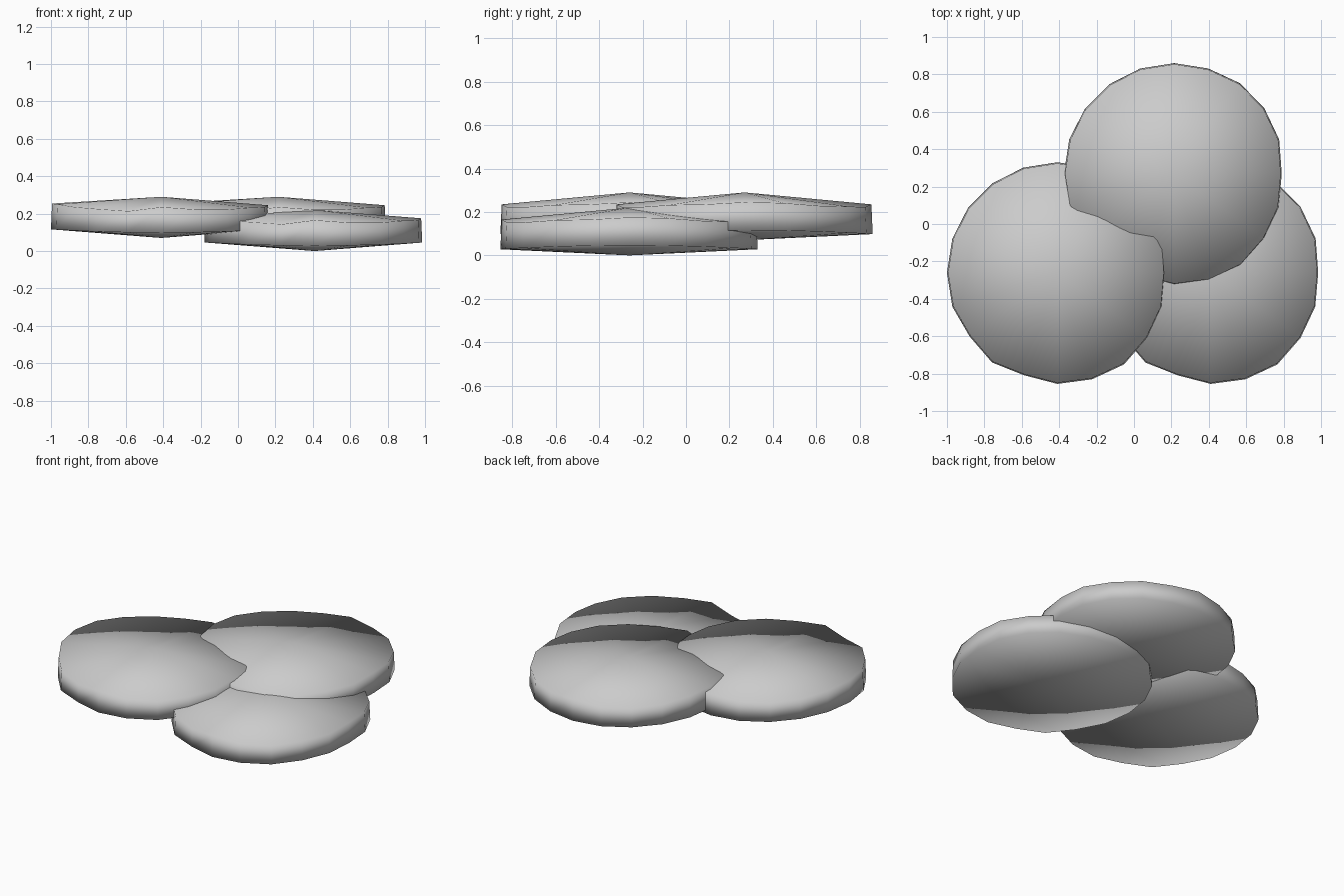
import bpy, bmesh
from math import cos, sin, pi

if "Cube" in bpy.data.objects:
    bpy.data.objects.remove(bpy.data.objects["Cube"])

# Hand-cut 20-sided stone outline, starting at +x, counter-clockwise
RADII = [.575, .59, .595, .597, .59, .59, .59, .59, .59, .59,
         .59, .59, .58, .594, .577, .595, .60, .607, .594, .588]
# Uneven height of the top rim at the same corners
TOP = [.245, .241, .228, .225, .222, .235, .222, .225, .235, .25,
       .254, .25, .235, .225, .213, .235, .222, .222, .232, .235]


def stone(name, x, y, dz):
    bm = bmesh.new()
    n = len(RADII)
    top, bottom = [], []
    for i, (r, z) in enumerate(zip(RADII, TOP)):
        a = 2 * pi * i / n
        zb = .107 + .009 * cos(2 * a)
        top.append(bm.verts.new((r * .99 * cos(a), r * .99 * sin(a), z)))
        bottom.append(bm.verts.new((r * cos(a), r * sin(a), zb)))
    # Shallow cone above and below, joined by the rim
    apex = bm.verts.new((0, 0, .29))
    base = bm.verts.new((0, 0, .07))
    for i in range(n):
        j = (i + 1) % n
        bm.faces.new((top[i], top[j], apex))
        bm.faces.new((bottom[i], bottom[j], top[j], top[i]))
        bm.faces.new((bottom[j], bottom[i], base))
    for f in bm.faces:
        f.smooth = True
    me = bpy.data.meshes.new(name)
    bm.to_mesh(me)
    bm.free()
    ob = bpy.data.objects.new(name, me)
    ob.location = (x, y, dz)
    bpy.context.collection.objects.link(ob)
    return ob


# Three overlapping flat stones, the right one lying lower
stone("left_stone", -.41, -.26, 0)
stone("back_stone", .215, .27, 0)
stone("right_stone", .41, -.26, -.07)
